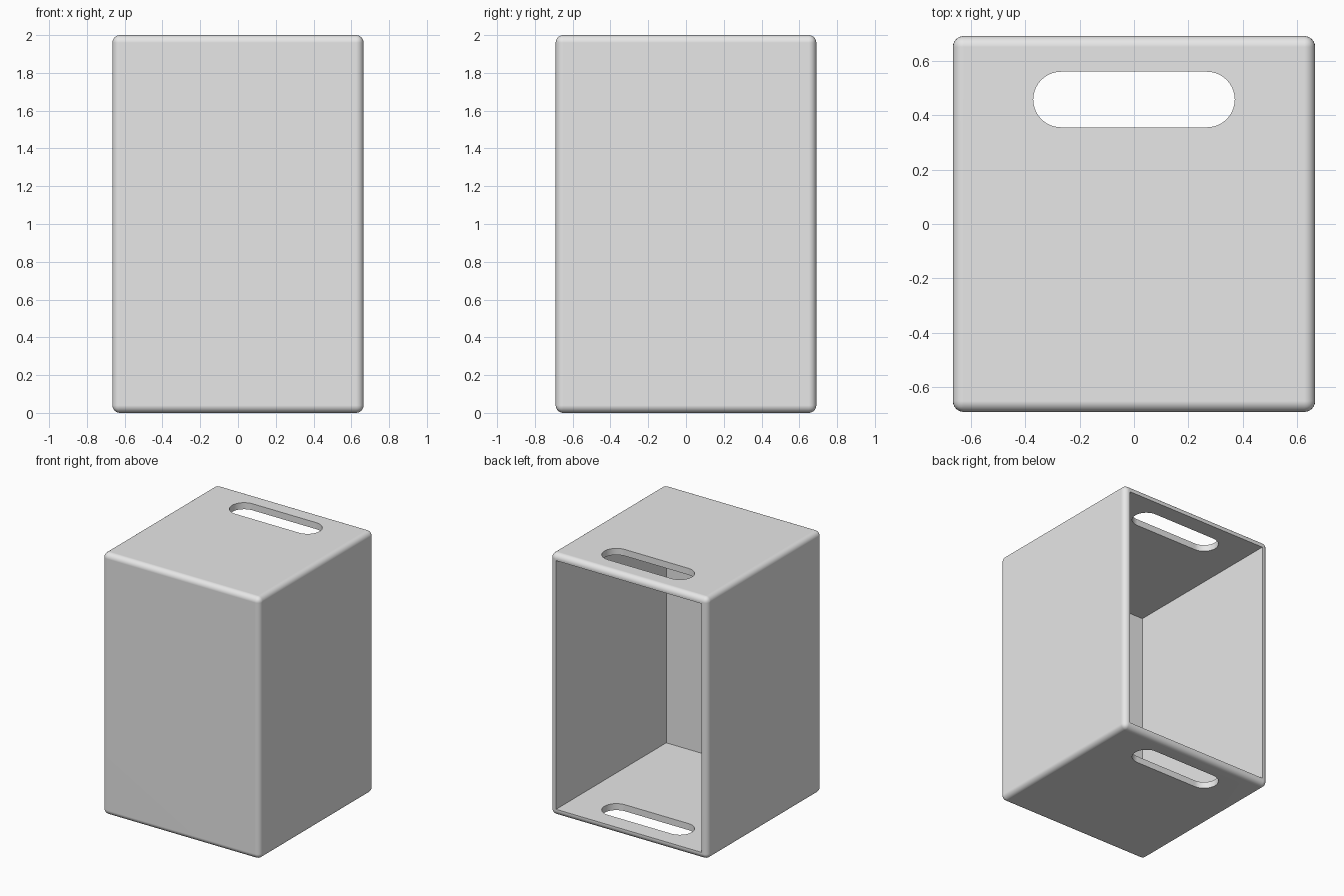
import bpy, bmesh, math

if "Cube" in bpy.data.objects:
    bpy.data.objects.remove(bpy.data.objects["Cube"])

W, D, H = 1.33, 1.38, 2.0   # outer size
T = 0.05                    # wall thickness
R = 0.04                    # edge rounding

grey = bpy.data.materials.new("light grey")
grey.diffuse_color = (0.8, 0.8, 0.8, 1)
grey.use_nodes = True
grey.node_tree.nodes["Principled BSDF"].inputs["Base Color"].default_value = grey.diffuse_color


def make_object(name, bm):
    bmesh.ops.recalc_face_normals(bm, faces=bm.faces[:])
    me = bpy.data.meshes.new(name)
    bm.to_mesh(me)
    bm.free()
    me.materials.append(grey)
    ob = bpy.data.objects.new(name, me)
    bpy.context.collection.objects.link(ob)
    return ob


def box(name, lo, hi, bevel=0):
    bm = bmesh.new()
    bmesh.ops.create_cube(bm, size=1)
    for v in bm.verts:
        v.co = [(a + b) / 2 + c * (b - a) for a, b, c in zip(lo, hi, v.co)]
    if bevel:
        bmesh.ops.bevel(bm, geom=bm.edges[:], offset=bevel, segments=6,
                        profile=0.5, affect='EDGES')
    return make_object(name, bm)


def slot(name, half, r, cy, z0, z1, n=20):
    # stadium outline extruded upward
    bm = bmesh.new()
    verts = []
    for side in (1, -1):
        for i in range(n + 1):
            a = -math.pi / 2 + math.pi * i / n
            verts.append(bm.verts.new((side * (half - r + r * math.cos(a)),
                                       cy + side * r * math.sin(a), z0)))
    face = bm.faces.new(verts)
    ext = bmesh.ops.extrude_face_region(bm, geom=[face])
    for g in ext["geom"]:
        if isinstance(g, bmesh.types.BMVert):
            g.co.z = z1
    return make_object(name, bm)


# rounded outer shell
body = box("open_box", (-W/2, -D/2, 0), (W/2, D/2, H), R)

# cavity open at the back, and handle slots through top and bottom
cutters = [
    box("cavity_cutter", (-W/2 + T, -D/2 + T, T), (W/2 - T, D/2 + 0.2, H - T)),
    slot("handle_cutter", 0.37, 0.102, 0.457, -0.2, H + 0.2),
]

bpy.context.view_layer.objects.active = body
for c in cutters:
    c.hide_render = True
    m = body.modifiers.new(c.name, 'BOOLEAN')
    m.operation = 'DIFFERENCE'
    m.solver = 'EXACT'
    m.object = c
    bpy.ops.object.modifier_apply(modifier=m.name)
for c in cutters:
    bpy.data.objects.remove(c)

# smooth rounded edges, flat panels
bpy.ops.object.select_all(action='DESELECT')
body.select_set(True)
bpy.ops.object.shade_smooth_by_angle(angle=math.radians(30))
wn = body.modifiers.new("flat_panels", 'WEIGHTED_NORMAL')
wn.keep_sharp = True
